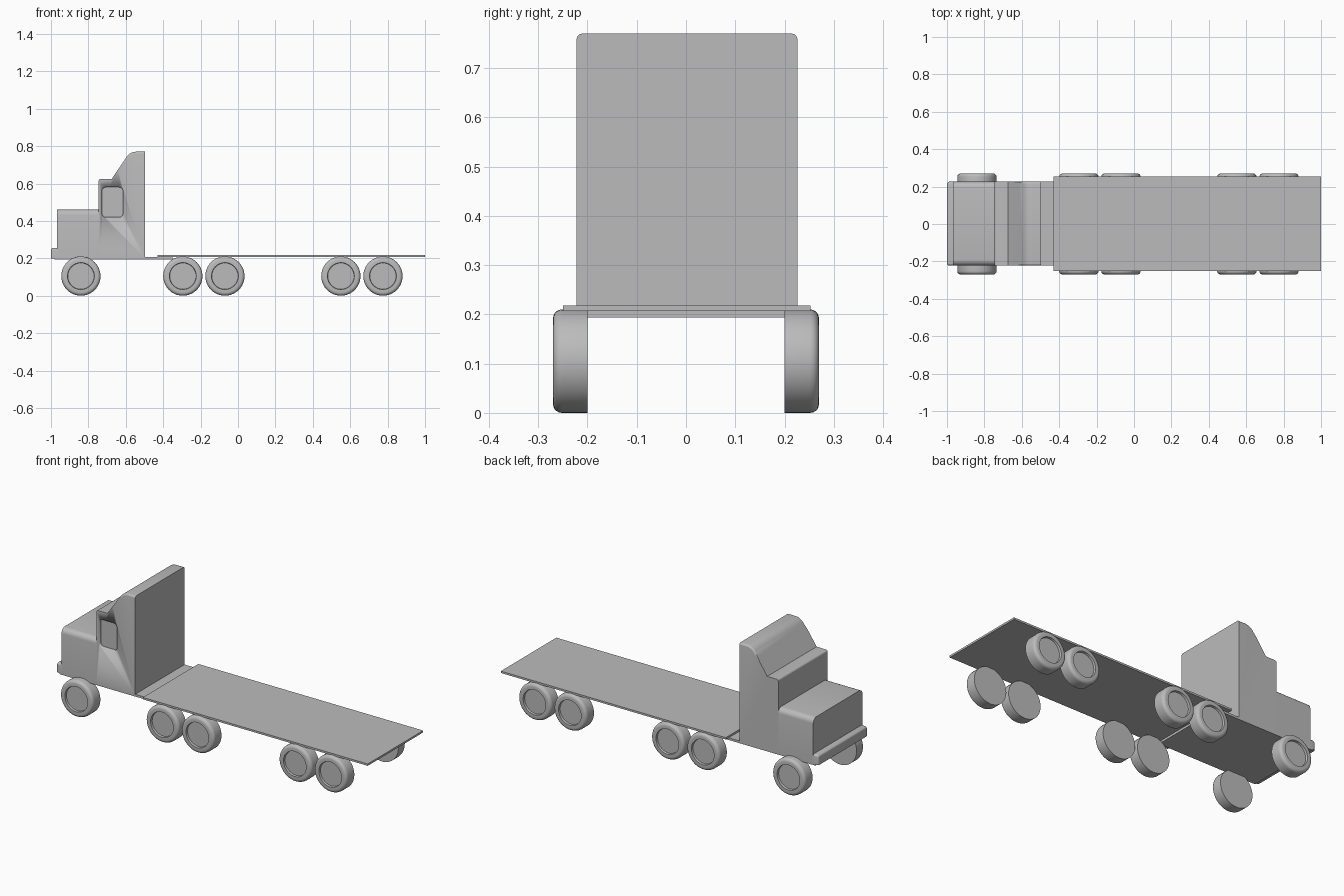
import bpy, bmesh, math

cube = bpy.data.objects.get("Cube")
if cube:
    bpy.data.objects.remove(cube, do_unlink=True)

GREY = (0.5, 0.5, 0.5, 1)
paint = bpy.data.materials.new("plain grey")
paint.use_nodes = True
paint.diffuse_color = GREY
paint.node_tree.nodes["Principled BSDF"].inputs["Base Color"].default_value = GREY

SIDE_R, SIDE_L = -0.222, 0.226   # cab sides


def finish(name, bm):
    bmesh.ops.recalc_face_normals(bm, faces=bm.faces[:])
    mesh = bpy.data.meshes.new(name)
    bm.to_mesh(mesh)
    bm.free()
    mesh.materials.append(paint)
    obj = bpy.data.objects.new(name, mesh)
    bpy.context.collection.objects.link(obj)
    bpy.ops.object.select_all(action='DESELECT')
    obj.select_set(True)
    bpy.context.view_layer.objects.active = obj
    bpy.ops.object.shade_smooth_by_angle(angle=math.radians(35))
    return obj


def prism(name, profile, y0, y1, radius=0, rounded=None):
    """Extrude an x-z profile along y, rounding the edges chosen by a rule."""
    bm = bmesh.new()
    face = bm.faces.new([bm.verts.new((x, y0, z)) for x, z in profile])
    new = bmesh.ops.extrude_face_region(bm, geom=[face])["geom"]
    verts = [v for v in new if isinstance(v, bmesh.types.BMVert)]
    bmesh.ops.translate(bm, verts=verts, vec=(0, y1 - y0, 0))
    if rounded:
        edges = [e for e in bm.edges if rounded(*[v.co for v in e.verts])]
        bmesh.ops.bevel(bm, geom=edges, offset=radius, segments=5,
                        profile=0.5, affect='EDGES')
    return finish(name, bm)


def box(name, x0, x1, y0, y1, z0, z1, radius=0, rounded=None):
    return prism(name, [(x0, z0), (x1, z0), (x1, z1), (x0, z1)],
                 y0, y1, radius, rounded)


def along_y(a, b):
    return abs(a.y - b.y) > 0.1


def arc(cx, cz, r, start, end, steps=6):
    angles = [math.radians(start + (end - start) * i / steps) for i in range(steps + 1)]
    return [(cx + r * math.cos(t), cz + r * math.sin(t)) for t in angles]


# Flat frames and bumper
box("tractor_frame", -0.98, -0.35, SIDE_R, SIDE_L, 0.194, 0.207)
box("trailer_bed", -0.43, 1.0, -0.25, 0.253, 0.207, 0.218)
box("bumper", -1.0, -0.96, SIDE_R, SIDE_L, 0.2, 0.256, 0.012,
    lambda a, b: min(a.x, b.x) < -0.99 and (max(a.z, b.z) > 0.25))

# Hood with rounded long edges
box("hood", -0.967, -0.74, SIDE_R, SIDE_L, 0.2, 0.461, 0.03,
    lambda a, b: min(a.z, b.z) > 0.4 and abs(a.x - b.x) > 0.1)

# Cab with low roof, slope and tall rear roof
cab_profile = [(-0.745, 0.2), (-0.498, 0.2), (-0.498, 0.77)]
cab_profile += arc(-0.545, 0.71, 0.06, 90, 143)
cab_profile += [(-0.675, 0.625)]
cab_profile += arc(-0.735, 0.615, 0.01, 90, 180, 3)
cab = prism("cab", cab_profile, SIDE_R, SIDE_L, 0.011,
            lambda a, b: not along_y(a, b) and min(a.z, b.z) > 0.7)

# Recessed window on the right side
cutter = box("window_cutter", -0.727, -0.615, -0.26, SIDE_R + 0.015, 0.42, 0.58,
             0.02, lambda a, b: abs(a.x - b.x) + abs(a.z - b.z) < 0.01)
cutter.hide_render = True
cutter.hide_viewport = True
cut = cab.modifiers.new("window", 'BOOLEAN')
cut.operation = 'DIFFERENCE'
cut.solver = 'EXACT'
cut.object = cutter


# Wheels: lathed tyre with rounded outer shoulder and sunken hub
def wheel(name, x, side):
    inner, outer, r = 0.2, 0.27, 0.105
    outline = [(0, inner), (r, inner)]
    outline += arc(r - 0.018, outer - 0.018, 0.018, 0, 90, 5)
    outline += [(0.072, outer), (0.07, outer - 0.012), (0, outer - 0.012)]
    bm = bmesh.new()
    verts = [bm.verts.new((x + d, side * y, r)) for d, y in outline]
    edges = [bm.edges.new(pair) for pair in zip(verts, verts[1:])]
    bmesh.ops.spin(bm, geom=verts + edges, cent=(x, 0, r), axis=(0, 1, 0),
                   angle=math.tau, steps=40, use_duplicate=False)
    bmesh.ops.remove_doubles(bm, verts=bm.verts[:], dist=0.0005)
    finish(name, bm)


AXLES = {"steer": -0.84, "drive_front": -0.295, "drive_rear": -0.07,
         "trailer_front": 0.55, "trailer_rear": 0.775}
for axle, x in AXLES.items():
    for label, side in (("right", -1), ("left", 1)):
        wheel(f"{axle}_wheel_{label}", x, side)
